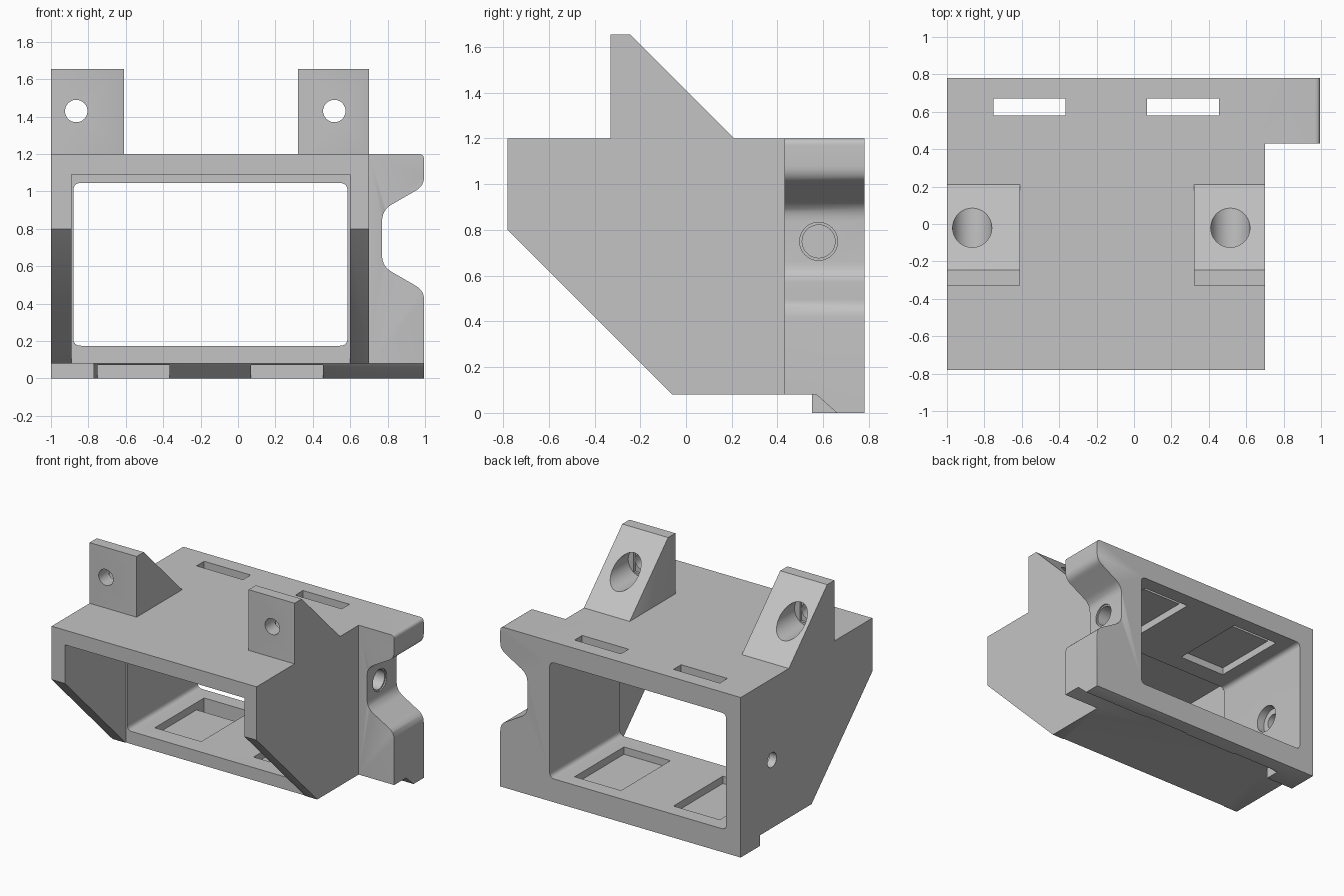
import bpy, bmesh, math
from mathutils import Vector

old = bpy.data.objects.get("Cube")
if old:
    bpy.data.objects.remove(old, do_unlink=True)

grey = bpy.data.materials.new("light_grey")
grey.use_nodes = True
COLOR = (0.55, 0.55, 0.55, 1)
grey.diffuse_color = COLOR
grey.node_tree.nodes["Principled BSDF"].inputs["Base Color"].default_value = COLOR


def prism(name, outline, axis, low, high):
    """Extrude a 2D outline along x (outline is y, z) or along y (outline is x, z)."""
    def place(a, b, d):
        return (d, a, b) if axis == "x" else (a, d, b)
    bm = bmesh.new()
    base = bm.faces.new([bm.verts.new(place(a, b, low)) for a, b in outline])
    grown = bmesh.ops.extrude_face_region(bm, geom=[base])["geom"]
    shift = Vector(place(0, 0, high - low))
    bmesh.ops.translate(bm, vec=shift, verts=[v for v in grown if isinstance(v, bmesh.types.BMVert)])
    bmesh.ops.recalc_face_normals(bm, faces=bm.faces)
    mesh = bpy.data.meshes.new(name)
    bm.to_mesh(mesh)
    bm.free()
    obj = bpy.data.objects.new(name, mesh)
    bpy.context.collection.objects.link(obj)
    mesh.materials.append(grey)
    return obj


def box(name, x, y, z):
    return prism(name, [(x[0], z[0]), (x[1], z[0]), (x[1], z[1]), (x[0], z[1])], "y", *y)


def circle(a, b, radius, count=40):
    steps = [math.tau * i / count for i in range(count)]
    return [(a + radius * math.cos(t), b + radius * math.sin(t)) for t in steps]


def rounded(points, radii, count=6):
    """Round each corner of an outline with a short curve."""
    result = []
    for i, (point, radius) in enumerate(zip(points, radii)):
        p = Vector(point)
        if radius == 0:
            result.append(tuple(p))
            continue
        before = (Vector(points[i - 1]) - p).normalized() * radius
        after = (Vector(points[(i + 1) % len(points)]) - p).normalized() * radius
        for k in range(count + 1):
            t = k / count
            result.append(tuple(p + before * (1 - t) ** 2 + after * t ** 2))
    return result


def bake(obj):
    """Apply the modifiers of an object."""
    graph = bpy.context.evaluated_depsgraph_get()
    mesh = bpy.data.meshes.new_from_object(obj.evaluated_get(graph))
    obj.modifiers.clear()
    obj.data = mesh


def combine(obj, other, operation):
    mod = obj.modifiers.new(operation.lower(), "BOOLEAN")
    mod.operation = operation
    mod.solver = "EXACT"
    mod.object = other
    bake(obj)
    bpy.data.objects.remove(other, do_unlink=True)


LEFT, RIGHT, BACK, TOP, FLOOR = -1.0, 0.70, 0.78, 1.20, 0.08

# Main housing with sloped front sides
housing = prism("housing", [(-0.78, 0.80), (-0.78, TOP), (BACK, TOP), (BACK, FLOOR), (-0.06, FLOOR)],
                "x", LEFT, RIGHT)

# Notched side ear
ear = rounded([(0.60, FLOOR), (0.995, FLOOR), (0.995, 0.47), (0.77, 0.60),
               (0.77, 0.90), (0.995, 1.03), (0.995, TOP), (0.60, TOP)],
              [0, 0, 0.05, 0.06, 0.06, 0.05, 0.03, 0])
combine(housing, prism("side_ear", ear, "y", 0.43, BACK), "UNION")

# Rear foot lip, with a square block at one end
lip = [(0.57, FLOOR), (0.57, 0.12), (BACK, 0.12), (BACK, 0), (0.66, 0)]
combine(housing, prism("foot_lip", lip, "x", -0.90, 0.995), "UNION")
combine(housing, box("foot_block", (LEFT, -0.77), (0.55, BACK), (0, 0.12)), "UNION")

# Mounting tabs
tab = [(-0.33, 1.15), (-0.33, 1.655), (-0.245, 1.655), (0.21, TOP), (0.21, 1.15)]
for low, high in ((LEFT, -0.61), (0.32, RIGHT)):
    combine(housing, prism("mounting_tab", tab, "x", low, high), "UNION")

# Fine chamfer on the outer edges
bm = bmesh.new()
bm.from_mesh(housing.data)
bmesh.ops.remove_doubles(bm, verts=bm.verts, dist=0.0005)
bmesh.ops.dissolve_limit(bm, angle_limit=0.01, verts=bm.verts, edges=bm.edges)
sharp = [e for e in bm.edges if len(e.link_faces) == 2 and e.is_convex
         and e.calc_face_angle() > 0.6
         and not all(v.co.x < LEFT + 0.01 for v in e.verts)]
bmesh.ops.bevel(bm, geom=sharp, offset=0.01, segments=1, affect="EDGES", clamp_overlap=True)
bm.to_mesh(housing.data)
bm.free()

# Front opening and rounded tunnel through the back
combine(housing, box("front_cutter", (-0.89, 0.60), (-1.2, -0.055), (-0.2, 1.09)), "DIFFERENCE")
tunnel = rounded([(-0.88, 0.175), (0.585, 0.175), (0.585, 1.045), (-0.88, 1.045)], [0.04] * 4)
combine(housing, prism("tunnel_cutter", tunnel, "y", -0.5, 1.0), "DIFFERENCE")

# Strap slots with shallow pockets in the floor and ceiling
for low, high in ((-0.75, -0.365), (0.07, 0.455)):
    combine(housing, box("pocket_cutter", (low, high), (0.085, 0.67), (0.12, 1.10)), "DIFFERENCE")
    combine(housing, box("slot_cutter", (low, high), (0.58, 0.67), (-0.2, 1.4)), "DIFFERENCE")

# Tab screw holes with wide rear bores and a square step
for x in (-0.865, 0.515):
    z = 1.43
    combine(housing, prism("bore_cutter", circle(x, z, 0.105), "y", -0.20, 0.5), "DIFFERENCE")
    combine(housing, box("step_cutter", (x - 0.06, x + 0.06), (-0.22, -0.1), (z - 0.085, z + 0.085)),
            "DIFFERENCE")
    combine(housing, prism("screw_cutter", circle(x, z, 0.06), "y", -0.6, 0.0), "DIFFERENCE")

# Side wall screw hole, bored wider on the inside
combine(housing, prism("side_screw_cutter", circle(0.41, 0.59, 0.055), "x", -1.2, -0.7), "DIFFERENCE")
combine(housing, prism("side_bore_cutter", circle(0.41, 0.59, 0.10), "x", -0.94, -0.7), "DIFFERENCE")

# Blind hole in the ear notch
combine(housing, prism("ear_rim_cutter", circle(0.58, 0.75, 0.083), "x", 0.76, 0.9), "DIFFERENCE")
combine(housing, prism("ear_hole_cutter", circle(0.58, 0.75, 0.072), "x", 0.65, 0.9), "DIFFERENCE")

# Smooth the rounded surfaces, keeping edges crisp
for obj in bpy.context.selected_objects:
    obj.select_set(False)
housing.select_set(True)
bpy.context.view_layer.objects.active = housing
bpy.ops.object.shade_smooth_by_angle(angle=math.radians(30))
